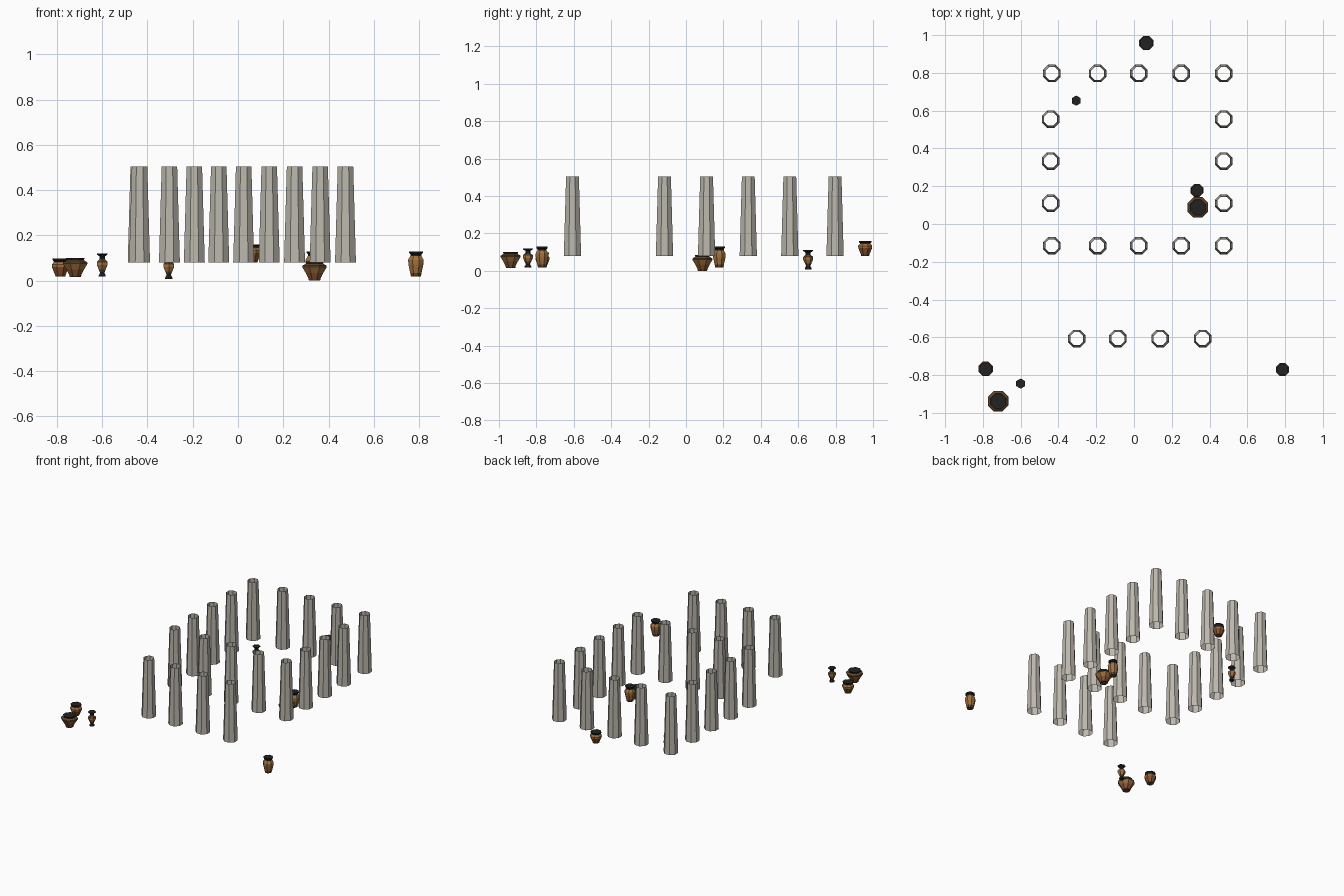
import bpy, bmesh, math

if "Cube" in bpy.data.objects:
    bpy.data.objects.remove(bpy.data.objects["Cube"])


def material(name, rgb):
    m = bpy.data.materials.new(name)
    m.diffuse_color = (*rgb, 1)
    m.use_nodes = True
    m.node_tree.nodes["Principled BSDF"].inputs["Base Color"].default_value = m.diffuse_color
    return m


STONE = material("pale_stone", (0.50, 0.475, 0.42))
OCHRE = material("ochre_clay", (0.36, 0.17, 0.05))
RUST = material("rust_clay", (0.26, 0.09, 0.03))
BROWN = material("brown_glaze", (0.12, 0.06, 0.025))
BLACK = material("black_glaze", (0.016, 0.016, 0.016))


def lathe(name, profile, sides, loc, mats, bands, cap_bottom=False, cap_top=False):
    """Revolve (radius, z) points; bands gives the material index of each ring of faces."""
    bm = bmesh.new()
    rings = []
    for r, z in profile:
        rings.append([bm.verts.new((r * math.cos((i + 0.5) * math.tau / sides),
                                    r * math.sin((i + 0.5) * math.tau / sides), z))
                      for i in range(sides)])
    for k, (a, b) in enumerate(zip(rings, rings[1:])):
        for i in range(sides):
            j = (i + 1) % sides
            bm.faces.new((a[i], a[j], b[j], b[i])).material_index = bands[k]
    if cap_bottom:
        bm.faces.new(rings[0][::-1]).material_index = bands[0]
    if cap_top:
        bm.faces.new(rings[-1]).material_index = bands[-1]
    me = bpy.data.meshes.new(name)
    bm.to_mesh(me)
    bm.free()
    for m in mats:
        me.materials.append(m)
    ob = bpy.data.objects.new(name, me)
    ob.location = loc
    bpy.context.collection.objects.link(ob)
    return ob


# Columns: open tapered octagonal tubes
xs = (-0.435, -0.193, 0.025, 0.25, 0.475)
spots = [(x, y) for y in (0.797, -0.115) for x in xs]
spots += [(x, y) for x in (-0.441, 0.475) for y in (0.555, 0.333, 0.11)]
spots += [(x, -0.607) for x in (-0.303, -0.085, 0.138, 0.363)]
for n, (x, y) in enumerate(spots):
    lathe(f"column_{n + 1}", [(0.050, 0.08), (0.037, 0.505)], 8, (x, y, 0), [STONE], [0])

# Pottery types: sides, profile (ending in the recessed dark mouth), ring colours
GLAZES = [OCHRE, RUST, BROWN, BLACK]
TYPES = {
    "vase": (6, [(0.018, 0), (0.018, 0.006), (0.011, 0.018), (0.018, 0.032), (0.027, 0.052),
                 (0.026, 0.066), (0.013, 0.078), (0.014, 0.090), (0.027, 0.098),
                 (0.027, 0.103), (0.022, 0.101)],
             [3, 3, 2, 0, 0, 2, 3, 3, 3, 3]),
    "jar": (8, [(0.023, 0), (0.027, 0.016), (0.036, 0.055), (0.037, 0.075), (0.026, 0.092),
                (0.026, 0.099), (0.033, 0.105), (0.033, 0.112), (0.026, 0.110)],
            [2, 0, 0, 0, 3, 3, 3, 3]),
    "bowl": (8, [(0.027, 0), (0.029, 0.010), (0.042, 0.034), (0.059, 0.060), (0.057, 0.066),
                 (0.041, 0.075), (0.044, 0.085), (0.036, 0.083)],
             [2, 1, 0, 2, 2, 3, 3]),
    "pot": (8, [(0.023, 0), (0.026, 0.010), (0.040, 0.042), (0.041, 0.053), (0.030, 0.066),
                (0.037, 0.074), (0.037, 0.080), (0.030, 0.078)],
            [2, 1, 0, 0, 3, 3, 3]),
}
POTTERY = [
    ("pot", 0.065, 0.958, 0.08), ("pot", -0.785, -0.767, 0.017),
    ("vase", -0.306, 0.653, 0.008), ("vase", -0.60, -0.845, 0.017),
    ("jar", 0.333, 0.178, 0.017), ("jar", 0.786, -0.77, 0.017),
    ("bowl", 0.338, 0.088, 0.0), ("bowl", -0.719, -0.938, 0.015),
]
for n, (kind, x, y, z) in enumerate(POTTERY):
    sides, profile, bands = TYPES[kind]
    lathe(f"{kind}_{n % 2 + 1}", profile, sides, (x, y, z), GLAZES, bands, True, True)
